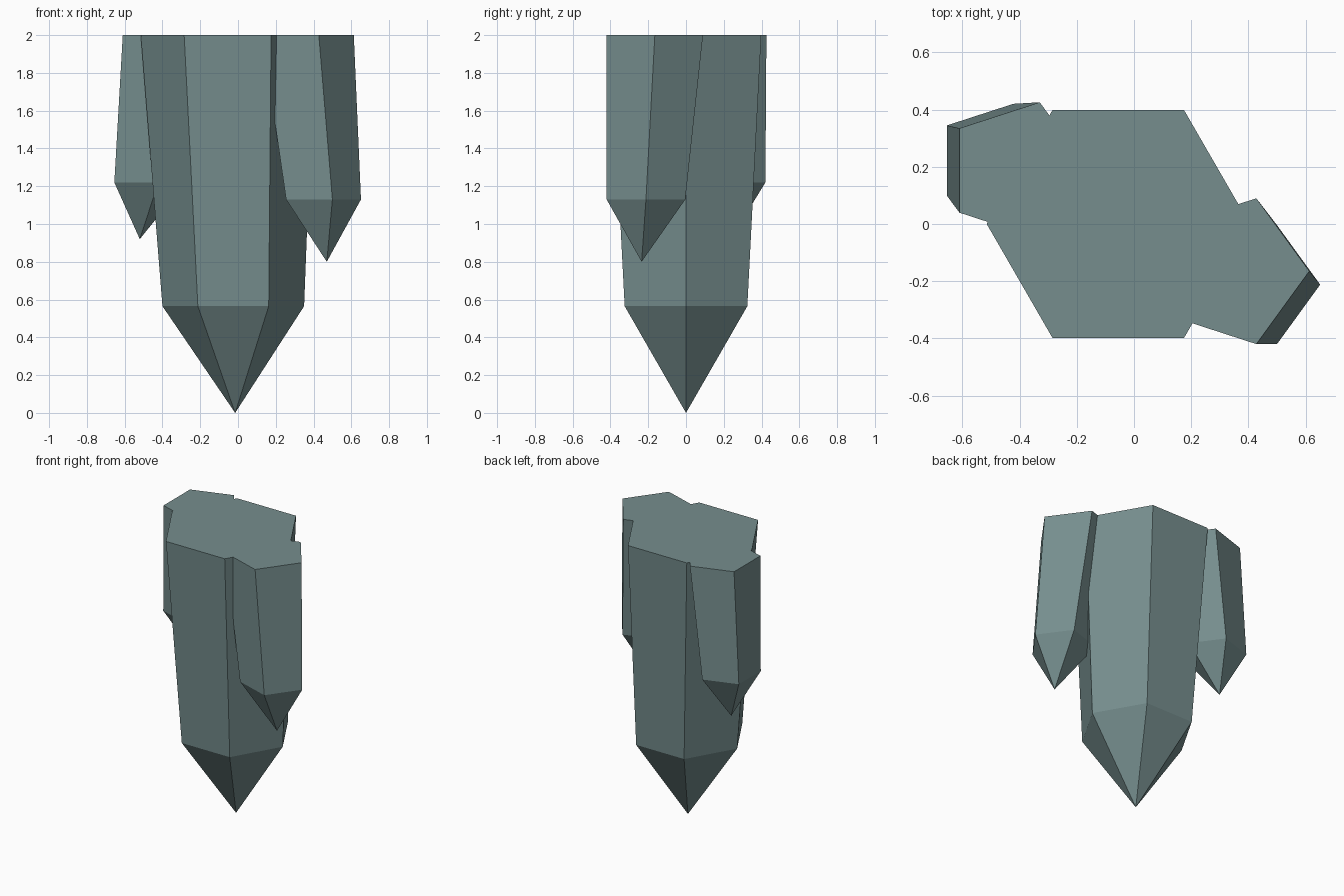
import bpy, bmesh, math

cube = bpy.data.objects.get("Cube")
if cube:
    bpy.data.objects.remove(cube, do_unlink=True)

# Grey-teal rock
stone = bpy.data.materials.new("grey_teal_stone")
stone.use_nodes = True
colour = (0.18, 0.27, 0.27, 1)
stone.diffuse_color = colour
stone.node_tree.nodes["Principled BSDF"].inputs["Base Color"].default_value = colour


def hanging_crystal(name, sides, top, shoulder, tip):
    """Flat-topped prism tapering to a point; rings are (x, y, z, radius)."""
    bm = bmesh.new()

    def ring(x, y, z, r):
        angles = [math.tau * i / sides for i in range(sides)]
        return [bm.verts.new((x + r * math.cos(a), y + r * math.sin(a), z)) for a in angles]

    upper, lower = ring(*top), ring(*shoulder)
    point = bm.verts.new(tip)
    bm.faces.new(upper)
    for i in range(sides):
        j = (i + 1) % sides
        bm.faces.new((upper[i], lower[i], lower[j], upper[j]))
        bm.faces.new((lower[i], point, lower[j]))
    bmesh.ops.recalc_face_normals(bm, faces=bm.faces)
    mesh = bpy.data.meshes.new(name)
    bm.to_mesh(mesh)
    bm.free()
    mesh.materials.append(stone)
    obj = bpy.data.objects.new(name, mesh)
    bpy.context.collection.objects.link(obj)


# Large six-sided centre crystal
hanging_crystal("main_crystal", 6, (-0.055, 0, 2, 0.46),
                (-0.025, 0, 0.565, 0.375), (-0.015, 0, 0))
# Five-sided side crystals
hanging_crystal("left_crystal", 5, (0.345, -0.165, 2, 0.268),
                (0.432, -0.212, 1.13, 0.219), (0.47, -0.235, 0.8))
hanging_crystal("right_crystal", 5, (-0.407, 0.187, 2, 0.251),
                (-0.486, 0.222, 1.22, 0.2085), (-0.52, 0.237, 0.92))
